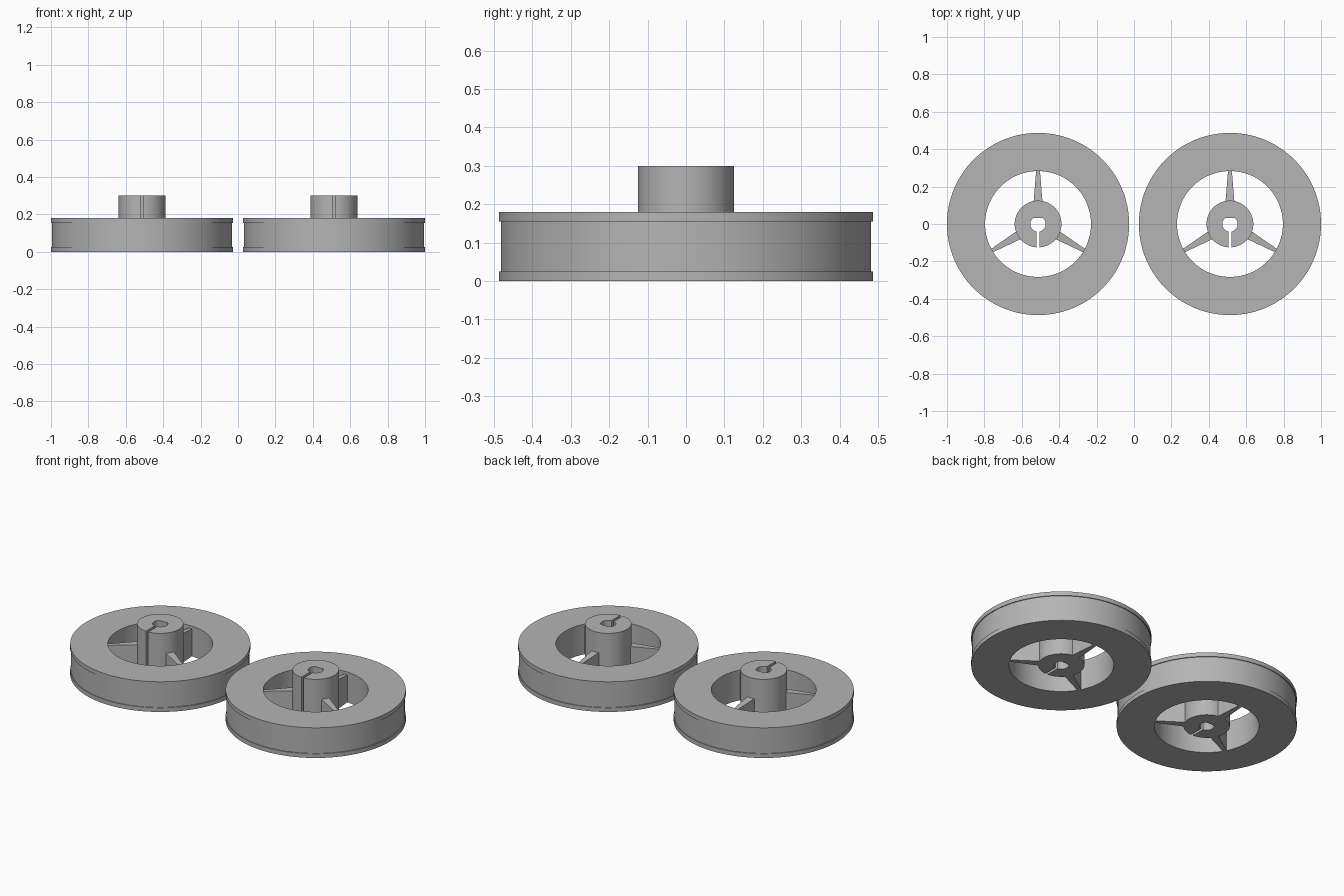
import bpy, bmesh
from math import sin, cos, pi, asin, radians
from mathutils import Matrix

cube = bpy.data.objects.get("Cube")
if cube:
    bpy.data.objects.remove(cube)

grey = bpy.data.materials.new("plain grey")
grey.use_nodes = True
colour = (0.46, 0.46, 0.46, 1)
grey.diffuse_color = colour
grey.node_tree.nodes["Principled BSDF"].inputs["Base Color"].default_value = colour

WHEEL_X = 0.513
RIM_R, GROOVE_R, OPEN_R = 0.487, 0.482, 0.283
RIM_H, LIP = 0.18, 0.025
HUB_R, HUB_H = 0.125, 0.3
BORE_R, BORE_FLAT, SLOT = 0.041, 0.031, 0.008


def finish(bm, name, x):
    """Turn a bmesh into a shaded, coloured object."""
    bmesh.ops.recalc_face_normals(bm, faces=bm.faces)
    mesh = bpy.data.meshes.new(name)
    bm.to_mesh(mesh)
    bm.free()
    mesh.materials.append(grey)
    obj = bpy.data.objects.new(name, mesh)
    bpy.context.collection.objects.link(obj)
    obj.location.x = x
    bpy.ops.object.select_all(action="DESELECT")
    obj.select_set(True)
    bpy.context.view_layer.objects.active = obj
    bpy.ops.object.shade_smooth_by_angle(angle=radians(30))


def sweep(bm, sections, closed):
    """Join a row of equal cross-sections with quads."""
    loops = [[bm.verts.new(p) for p in s] for s in sections]
    pairs = list(zip(loops, loops[1:]))
    if closed:
        pairs.append((loops[-1], loops[0]))
    for a, b in pairs:
        for i in range(len(a)):
            j = (i + 1) % len(a)
            bm.faces.new((a[i], a[j], b[j], b[i]))
    if not closed:
        bm.faces.new(loops[0])
        bm.faces.new(loops[-1])


def make_rim(side, x):
    # Ring with a thin lip at the top and bottom of its outer face
    profile = [(OPEN_R, 0), (RIM_R, 0), (RIM_R, LIP), (GROOVE_R, LIP),
               (GROOVE_R, RIM_H - LIP), (RIM_R, RIM_H - LIP),
               (RIM_R, RIM_H), (OPEN_R, RIM_H)]
    steps = 128
    angles = [2 * pi * i / steps for i in range(steps)]
    bm = bmesh.new()
    sweep(bm, [[(r * cos(a), r * sin(a), z) for r, z in profile] for a in angles], True)
    finish(bm, side + "_rim", x)


def make_hub(side, x):
    # Split collar: flat-topped bore, with a slot through the front wall
    def arc(r, t):
        gap = asin(SLOT / r)
        a = -pi / 2 + gap + t * (2 * pi - 2 * gap)
        return r * cos(a), r * sin(a)

    sections = []
    steps = 96
    for i in range(steps + 1):
        ox, oy = arc(HUB_R, i / steps)
        ix, iy = arc(BORE_R, i / steps)
        iy = min(iy, BORE_FLAT)
        sections.append([(ox, oy, 0), (ox, oy, HUB_H), (ix, iy, HUB_H), (ix, iy, 0)])
    bm = bmesh.new()
    sweep(bm, sections, False)
    finish(bm, side + "_hub", x)


def make_spokes(side, x):
    # Three webs that narrow and dip slightly towards the rim
    for number, turn in enumerate((0, 120, 240), 1):
        bm = bmesh.new()
        sections = []
        for y, half, top in ((0.115, 0.024, RIM_H), (0.287, 0.01, 0.163)):
            sections.append([(-half, y, 0), (half, y, 0), (half, y, top), (-half, y, top)])
        sweep(bm, sections, False)
        bm.transform(Matrix.Rotation(radians(turn), 4, "Z"))
        finish(bm, f"{side}_spoke_{number}", x)


for side, x in (("left", WHEEL_X), ("right", -WHEEL_X)):
    make_rim(side, x)
    make_hub(side, x)
    make_spokes(side, x)
